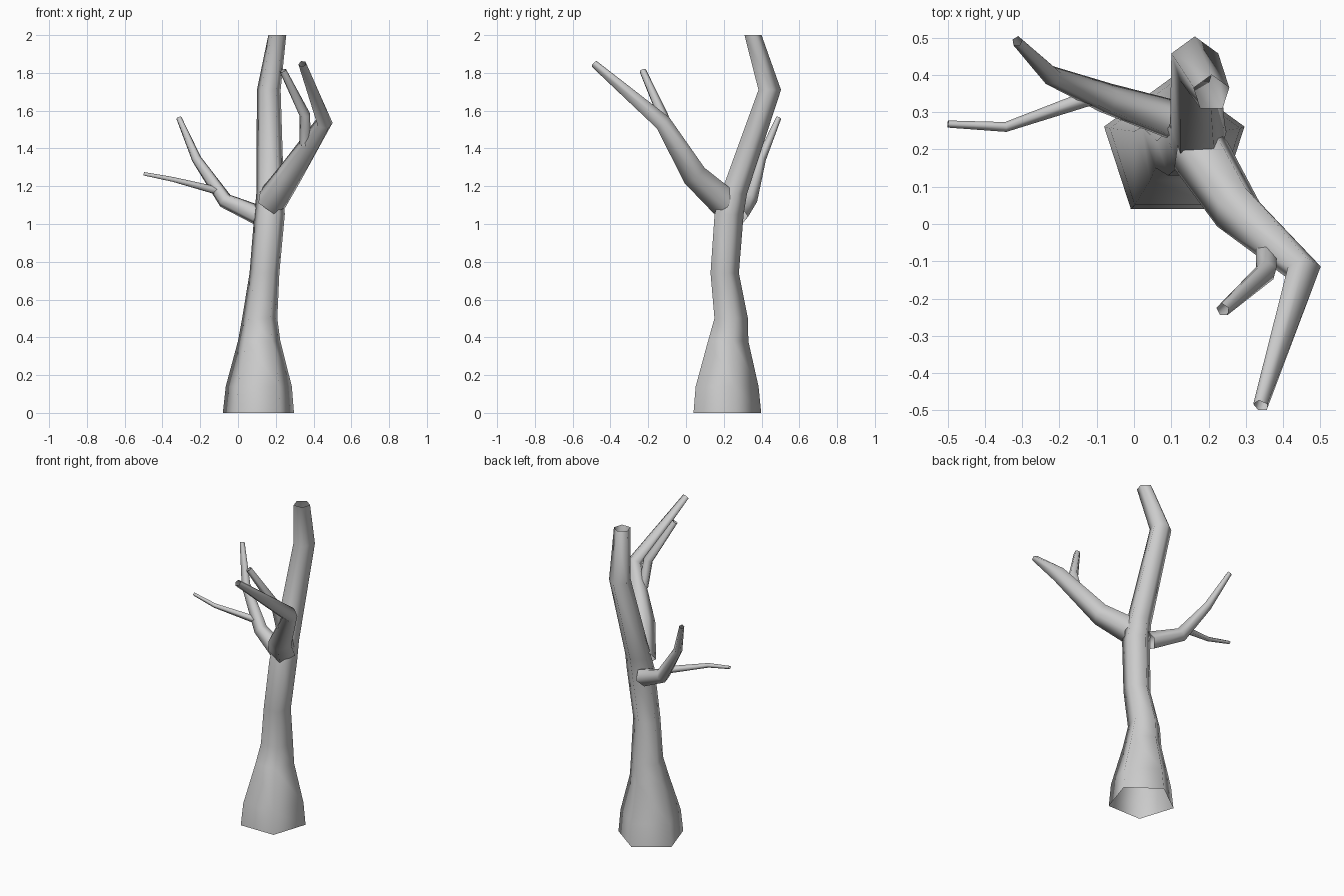
import bpy, bmesh, math
from mathutils import Vector, Matrix

cube = bpy.data.objects.get("Cube")
if cube:
    bpy.data.objects.remove(cube, do_unlink=True)

bark = bpy.data.materials.new("grey_bark")
bark.use_nodes = True
GREY = (0.6, 0.6, 0.6, 1)
bark.diffuse_color = GREY
bark.node_tree.nodes["Principled BSDF"].inputs["Base Color"].default_value = GREY
SIDES = 5


def limb(name, path, level=False):
    """Open five-sided tube through (x, y, z, radius) stations."""
    pts = [Vector(p[:3]) for p in path]
    bm = bmesh.new()
    rings = []
    for i, p in enumerate(pts):
        before = (p - pts[max(i - 1, 0)]).normalized()
        after = (pts[min(i + 1, len(pts) - 1)] - p).normalized()
        along = Vector((0, 0, 1)) if level else (before + after).normalized()
        # Keep one corner of every ring towards a shared reference direction
        ref = Vector((0, 1, 0)) if level else Vector((0, 0, 1))
        if not level and abs(pts[-1].z - pts[0].z) > 0.3:
            ref = Vector((0, 1, 0))
        v = (ref - along * ref.dot(along)).normalized()
        u = v.cross(along)
        ring = []
        for k in range(SIDES):
            a = 2 * math.pi * k / SIDES
            ring.append(bm.verts.new(p + path[i][3] * (v * math.cos(a) + u * math.sin(a))))
        rings.append(ring)
    for low, high in zip(rings, rings[1:]):
        for k in range(SIDES):
            n = (k + 1) % SIDES
            bm.faces.new((low[k], low[n], high[n], high[k])).smooth = True
    bmesh.ops.recalc_face_normals(bm, faces=bm.faces)
    # Make sure the open tube faces outward
    f = bm.faces[0]
    if f.normal.dot(f.calc_center_median() - (pts[0] + pts[1]) / 2) < 0:
        bmesh.ops.reverse_faces(bm, faces=bm.faces)
    mesh = bpy.data.meshes.new(name)
    bm.to_mesh(mesh)
    bm.free()
    mesh.materials.append(bark)
    obj = bpy.data.objects.new(name, mesh)
    bpy.context.collection.objects.link(obj)
    return obj


# Flared trunk with level rings
limb("trunk", [
    (.108, .2, 0, .198), (.11, .2, .14, .184), (.112, .212, .38, .118),
    (.115, .23, .5, .098), (.14, .197, .74, .083), (.167, .22, 1.05, .085),
    (.17, .246, 1.16, .077), (.163, .437, 1.71, .066), (.208, .35, 2, .05)], level=True)

# Large forward branch and its twig
limb("front_branch", [
    (.175, .2, 1.12, .085), (.275, .04, 1.265, .07),
    (.455, -.125, 1.535, .047), (.34, -.487, 1.848, .021)])
limb("front_twig", [
    (.355, -.075, 1.42, .03), (.355, -.125, 1.575, .03), (.238, -.23, 1.812, .019)])

# Thinner rear branch and its twig
limb("rear_branch", [
    (.11, .275, 1.045, .056), (-.07, .335, 1.125, .043),
    (-.22, .397, 1.345, .027), (-.313, .49, 1.562, .015)])
limb("rear_twig", [
    (-.1, .345, 1.172, .023), (-.345, .26, 1.235, .014), (-.499, .268, 1.265, .01)])
